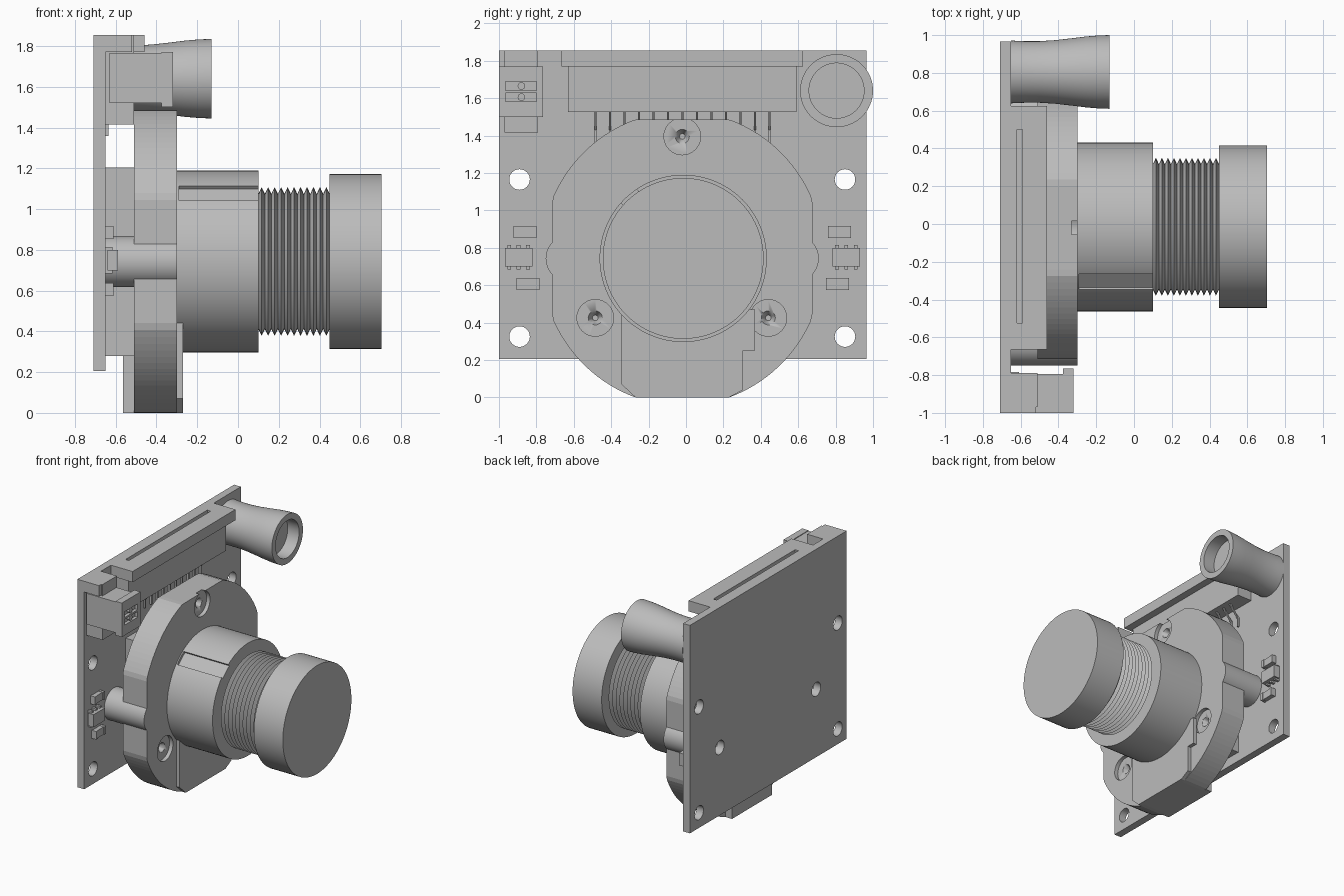
import bpy, bmesh, math

if "Cube" in bpy.data.objects:
    bpy.data.objects.remove(bpy.data.objects["Cube"])

grey = bpy.data.materials.new("plain grey")
grey.use_nodes = True
grey.diffuse_color = (0.5, 0.5, 0.5, 1)
grey.node_tree.nodes["Principled BSDF"].inputs["Base Color"].default_value = (0.5, 0.5, 0.5, 1)

CY, CZ = -0.015, 0.743     # optical axis
BOARD = -0.65              # front surface of the board


def loft(name, rings):
    """Skin equal-length rings of points and cap both ends."""
    bm = bmesh.new()
    rows = [[bm.verts.new(p) for p in ring] for ring in rings]
    n = len(rows[0])
    for a, b in zip(rows, rows[1:]):
        for i in range(n):
            j = (i + 1) % n
            bm.faces.new((a[i], a[j], b[j], b[i]))
    bm.faces.new(rows[0][::-1])
    bm.faces.new(rows[-1])
    bmesh.ops.recalc_face_normals(bm, faces=bm.faces)
    mesh = bpy.data.meshes.new(name)
    bm.to_mesh(mesh)
    bm.free()
    mesh.materials.append(grey)
    ob = bpy.data.objects.new(name, mesh)
    bpy.context.collection.objects.link(ob)
    return ob


def prism(name, pts, x0, x1):
    return loft(name, [[(x, y, z) for y, z in pts] for x in (x0, x1)])


def box(name, x0, x1, y0, y1, z0, z1):
    return prism(name, [(y0, z0), (y1, z0), (y1, z1), (y0, z1)], x0, x1)


def activate(ob):
    bpy.ops.object.select_all(action='DESELECT')
    ob.select_set(True)
    bpy.context.view_layer.objects.active = ob


def lathe(name, profile, y=CY, z=CZ, n=64):
    """Turn an (x, radius) profile around a line along x."""
    ang = [math.tau * i / n for i in range(n)]
    ob = loft(name, [[(x, y + r * math.cos(a), z + r * math.sin(a)) for a in ang]
                     for x, r in profile])
    activate(ob)
    bpy.ops.object.shade_smooth_by_angle(angle=math.radians(30))
    return ob


def cut(ob, cutters):
    for c in cutters:
        c.hide_render = True
        mod = ob.modifiers.new("cut", 'BOOLEAN')
        mod.operation = 'DIFFERENCE'
        mod.solver = 'EXACT'
        mod.object = c
        activate(ob)
        bpy.ops.object.modifier_apply(modifier=mod.name)
        bpy.data.objects.remove(c)


# Circuit board with corner and post holes
board = box("circuit_board", -0.71, BOARD, -1, 0.965, 0.205, 1.855)
holes = [(y, z) for y in (-0.89, 0.85) for z in (0.325, 1.165)] + [(-0.62, CZ), (0.59, CZ)]
cut(board, [lathe("hole", [(-0.8, 0.055), (-0.6, 0.055)], y, z, 32) for y, z in holes])

# Mounting posts
for side, y in (("right", -0.625), ("left", 0.585)):
    post = lathe(side + "_post", [(BOARD, 0.125), (-0.3, 0.125)], y, CZ, 48)
    cut(post, [lathe("hole", [(-0.8, 0.055), (-0.5, 0.055)], y, CZ, 32)])

# Sensor housing and the two-layer mount plate
box("sensor_housing", BOARD, -0.51, -0.48, 0.44, 0.28, 1.205)
outline = []
for i in range(128):
    a = math.tau * i / 128
    y, z = 0.76 * math.cos(a), 0.787 * math.sin(a)
    outline.append((-0.02 + max(-0.695, min(0.695, y)), CZ + max(-CZ, min(CZ, z))))
prism("rear_mount_plate", outline, -0.51, -0.4)
plate = prism("front_mount_plate", outline, -0.4, -0.3)
cutters = []
for y, z in ((-0.02, 1.395), (-0.485, 0.425), (0.44, 0.425)):
    cutters.append(lathe("bore", [(-0.33, 0.098), (-0.2, 0.098)], y, z, 40))
    cutters.append(lathe("pilot", [(-0.38, 0.015), (-0.325, 0.04)], y, z, 24))
cut(plate, cutters)
box("rear_foot", -0.565, -0.51, -0.27, 0.23, 0, 0.28)
prism("front_pad", [(-0.345, 0.07), (-0.27, 0), (0.23, 0), (0.305, 0.04), (0.305, 0.25),
                    (0.37, 0.25), (0.37, 0.47), (-0.345, 0.47)], -0.3, -0.27)

# Lens barrel with a key slot
barrel = lathe("lens_barrel", [(-0.3, 0.447), (0.1, 0.447)], n=96)
slot_angle = math.radians(131)
slot = []
for r, d in ((0.425, -0.055), (0.425, 0.055), (0.5, 0.055), (0.5, -0.055)):
    c, s = math.cos(slot_angle), math.sin(slot_angle)
    slot.append((CY + r * c - d * s, CZ + r * s + d * c))
cut(barrel, [prism("slot", slot, -0.29, 0.2)])

# Threaded neck
turns = 11
pitch = 0.35 / turns
thread = []
for i in range(turns):
    x = 0.1 + i * pitch
    thread += [(x, 0.332), (x + pitch / 2, 0.365)]
lathe("threaded_neck", thread + [(0.45, 0.332)])

# Lens head
lathe("lens_head", [(0.45, 0.43), (0.705, 0.43)], n=96)

# Flared tube at the top corner
lathe("flared_tube", [(BOARD, 0.166), (-0.58, 0.163), (-0.5, 0.163), (-0.42, 0.168),
                      (-0.34, 0.177), (-0.26, 0.187), (-0.19, 0.193), (-0.13, 0.195),
                      (-0.13, 0.147), (-0.23, 0.147)], 0.805, 1.64)

# Ribbon connector with a slot in the top
body = prism("ribbon_connector", [(-0.63, 1.525), (0.59, 1.525), (0.59, 1.855), (-0.63, 1.855)],
             BOARD, -0.52)
lip = box("ribbon_connector_lip", BOARD, -0.46, -0.665, 0.625, 1.77, 1.855)
for part in (body, lip):
    cut(part, [box("slot", -0.62, -0.59, -0.525, 0.5, 1.7, 1.9)])

# Contact pins: a drop from the connector, then a foot on the board
for i in range(13):
    y = -0.484 + i * 0.0775
    box("contact_pin", BOARD, -0.635, y - 0.006, y + 0.006, 1.36, 1.44)
    loft("contact_pin_leg", [[(x + dx, y + dy, z) for dx, dy in
                              ((0, -0.006), (0.015, -0.006), (0.015, 0.006), (0, 0.006))]
                             for x, z in ((BOARD, 1.43), (-0.57, 1.53))])

# Two-way plug at the other top corner
box("plug_backing", BOARD, -0.51, -0.97, -0.79, 1.415, 1.855)
box("plug_corner", BOARD, -0.52, -1, -0.795, 1.77, 1.855)
box("plug_body", -0.63, -0.375, -1, -0.795, 1.52, 1.765)
face = box("plug_flange", -0.375, -0.32, -1, -0.765, 1.5, 1.77)
cut(face, [box("socket", -0.345, -0.2, -0.965, -0.8, z - 0.023, z + 0.023)
           for z in (1.605, 1.665)])
for z in (1.605, 1.665):
    lathe("plug_contact", [(-0.35, 0.02), (-0.325, 0.02)], -0.88, z, 16)

# Small parts on each side of the board
for chip_y, upper_y, lower_y in ((-0.895, -0.86, -0.845), (0.857, 0.82, 0.81)):
    box("chip", BOARD + 0.01, -0.59, chip_y - 0.073, chip_y + 0.073, 0.7, 0.8)
    for k in (-1, 0, 1):
        y = chip_y + k * 0.05
        box("chip_leg", BOARD, -0.615, y - 0.01, y + 0.01, 0.685, 0.815)
    for y, z in ((upper_y, 0.885), (lower_y, 0.605)):
        box("resistor", BOARD, -0.615, y - 0.04, y + 0.04, z - 0.03, z + 0.03)
        for s in (-1, 1):
            box("resistor_end", BOARD, -0.61, y + s * 0.05 - 0.011, y + s * 0.05 + 0.011,
                z - 0.032, z + 0.032)
